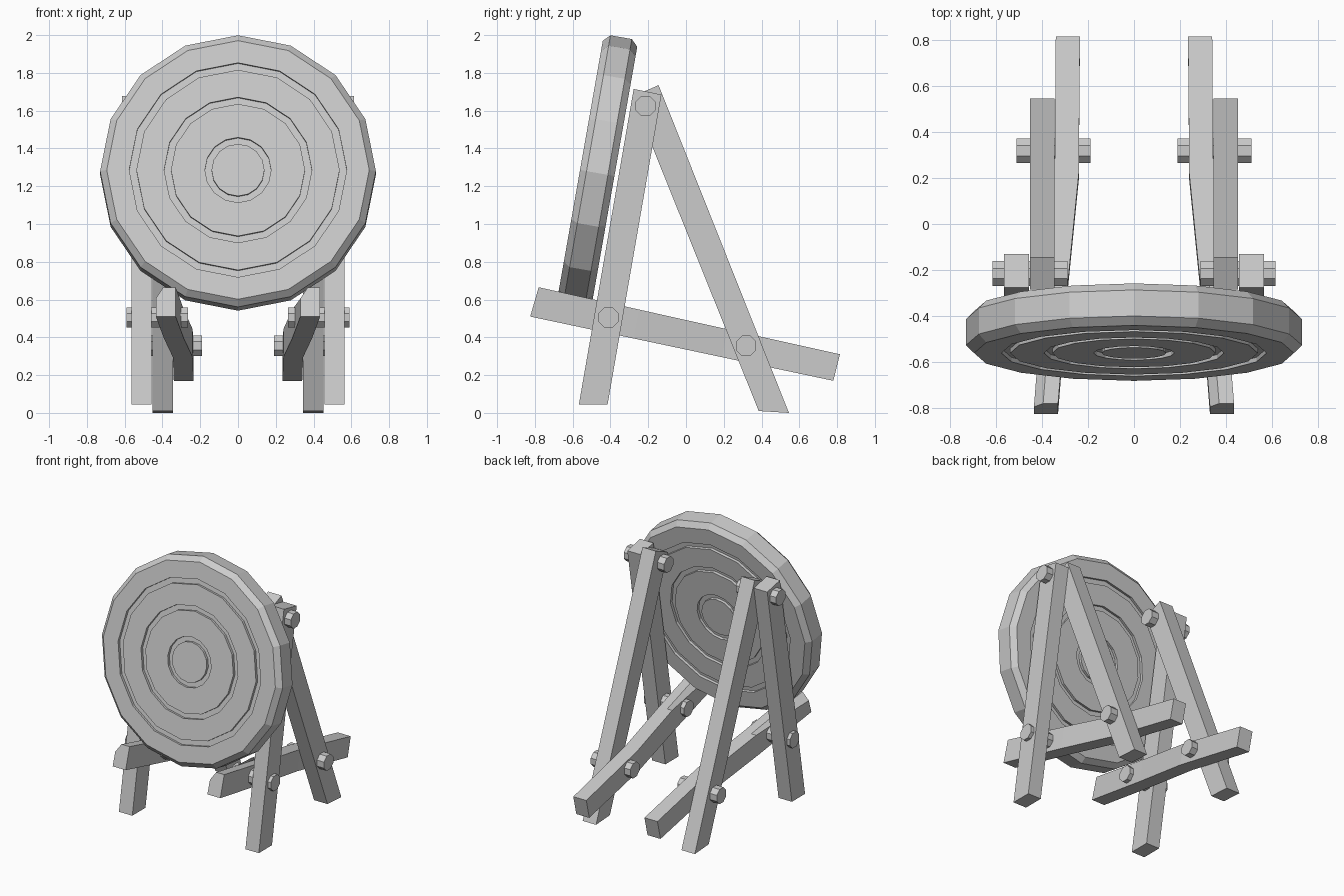
import bpy, bmesh
from math import cos, sin, pi, radians

cube = bpy.data.objects.get("Cube")
if cube:
    bpy.data.objects.remove(cube)

wood = bpy.data.materials.new("plain_grey")
wood.use_nodes = True
GREY = (0.6, 0.6, 0.6, 1)
wood.diffuse_color = GREY
wood.node_tree.nodes["Principled BSDF"].inputs["Base Color"].default_value = GREY


def loft(name, sections, ring=False):
    """Skin matching cross-sections; cap the ends, or join last to first for a ring."""
    bm = bmesh.new()
    loops = [[bm.verts.new(p) for p in s] for s in sections]
    n = len(sections[0])
    for a, b in zip(loops, loops[1:]):
        for i in range(n):
            j = (i + 1) % n
            bm.faces.new((a[i], a[j], b[j], b[i]))
    if not ring:
        bm.faces.new(loops[0])
        bm.faces.new(loops[-1])
    bmesh.ops.recalc_face_normals(bm, faces=bm.faces)
    mesh = bpy.data.meshes.new(name)
    bm.to_mesh(mesh)
    bm.free()
    mesh.materials.append(wood)
    obj = bpy.data.objects.new(name, mesh)
    bpy.context.collection.objects.link(obj)
    return obj


def prism(name, x0, x1, outline):
    """Extrude a (y, z) outline along x."""
    return loft(name, [[(x, y, z) for y, z in outline] for x in (x0, x1)])


def circle(r, y, sides=16):
    return [(r * sin(2 * pi * i / sides), y, r * cos(2 * pi * i / sides)) for i in range(sides)]


# Round target: bevelled rim with three grooves on both faces
HALF, DEPTH = 0.0925, 0.02
face = [(0.05, HALF)]
for inner, outer in ((0.14, 0.175), (0.355, 0.391), (0.538, 0.576)):
    face += [(inner, HALF), (inner, HALF - DEPTH), (outer, HALF - DEPTH), (outer, HALF)]
face += [(0.695, HALF), (0.73, HALF - 0.035)]
profile = [(r, -h) for r, h in face] + face[::-1]
target = loft("target_disc", [circle(r, y) for r, y in profile])
target.rotation_euler.x = radians(-10)
target.location = (0, -0.47, 1.27)

# Side frames
FRONT_LEG = [(-0.567, 0.045), (-0.415, 0.045), (-0.13, 1.685), (-0.277, 1.715)]
BACK_LEG = [(0.385, 0.01), (0.545, 0.0), (-0.145, 1.735), (-0.285, 1.675)]
BOLTS = {"top": (-0.215, 1.625, 0.29, 0.615),
         "front": (-0.41, 0.505, 0.265, 0.59),
         "back": (0.318, 0.355, 0.19, 0.51)}
# Beam stations: top y, bottom y, inner x
BEAM = [(-0.78, -0.825, 0.33), (-0.25, -0.28, 0.287), (0.22, 0.19, 0.24), (0.815, 0.78, 0.235)]

for side, s in (("left", 1), ("right", -1)):
    prism(side + "_front_leg", s * 0.457, s * 0.565, FRONT_LEG)
    prism(side + "_back_leg", s * 0.345, s * 0.453, BACK_LEG)

    # Sloping beam that the target rests on, splayed toward the front
    sections = []
    for top, low, x in BEAM:
        zt = 0.665 - 0.2223 * (top + 0.78)
        zl = 0.51 - 0.2118 * (low + 0.825)
        xa, xb = sorted((s * x, s * (x + 0.105)))
        sections.append([(xa, top, zt), (xb, top, zt), (xb, low, zl), (xa, low, zl)])
    # Clipped upper corner on the front end
    x, y, z = sections[0][0]
    sections[0][0] = (x, y - 0.015, z - 0.06)
    sections[0][1:1] = [(x + 0.04, y, z)]
    for sec in sections[1:]:
        (x, y, z) = sec[0]
        sec[1:1] = [(x + 0.04, y, z)]
    loft(side + "_beam", sections)

    # Eight-sided bolts
    for place, (y, z, x0, x1) in BOLTS.items():
        ring = [(y + 0.058 * cos((i + 0.5) * pi / 4), z + 0.058 * sin((i + 0.5) * pi / 4))
                for i in range(8)]
        prism(side + "_" + place + "_bolt", s * x0, s * x1, ring)
